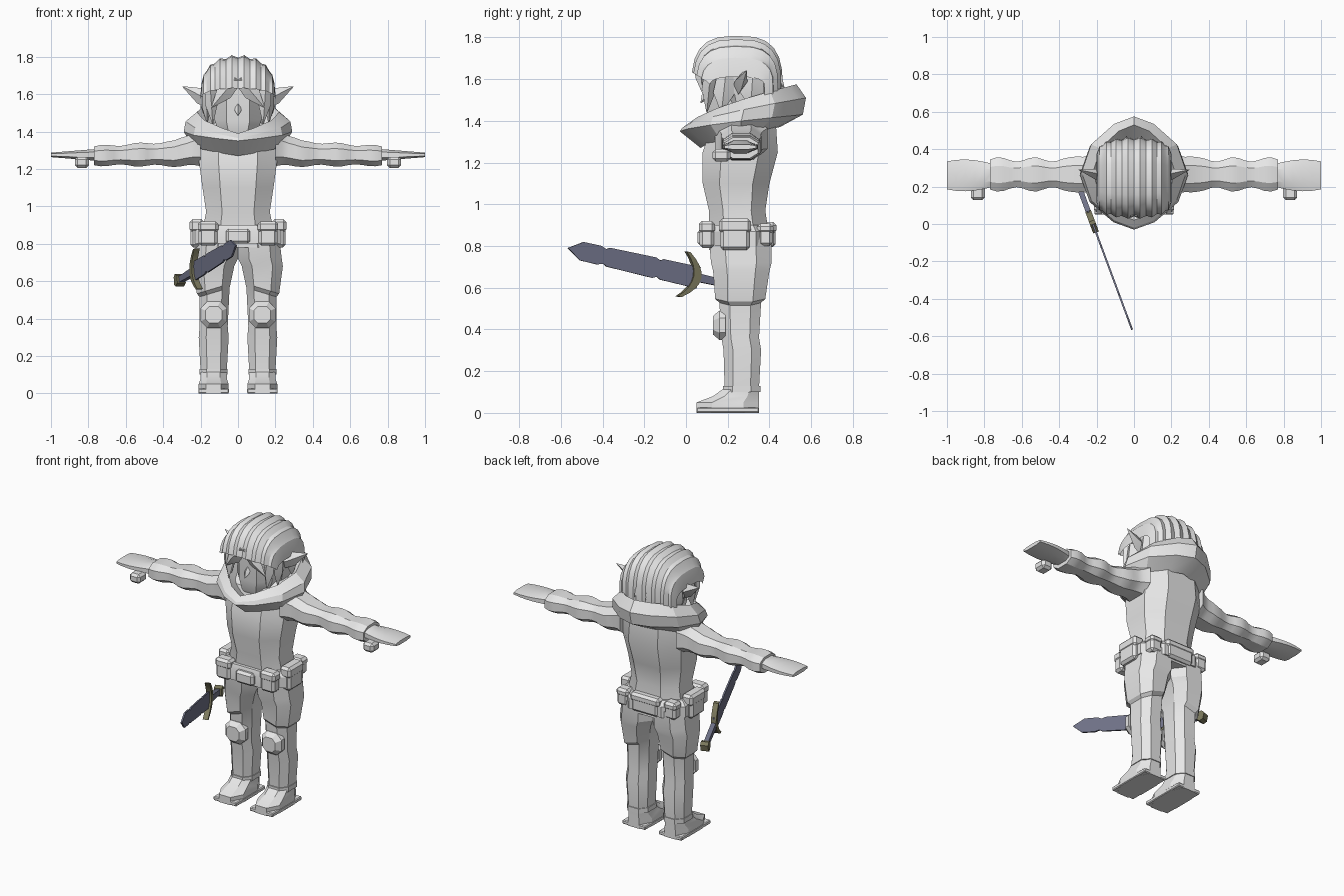
import bpy, bmesh, math
from mathutils import Vector, Matrix

cube = bpy.data.objects.get("Cube")
if cube:
    bpy.data.objects.remove(cube, do_unlink=True)


def material(name, red, green, blue):
    colour = (red, green, blue, 1)
    mat = bpy.data.materials.new(name)
    mat.use_nodes = True
    mat.diffuse_color = colour
    mat.node_tree.nodes["Principled BSDF"].inputs["Base Color"].default_value = colour
    return mat


GREY = material("pale_grey", 0.8, 0.8, 0.8)
STEEL = material("blue_steel", red=0.17, green=0.18, blue=0.26)
BRASS = material("old_brass", red=0.2, green=0.19, blue=0.11)
made = []


def finish(name, bm, mat, paired):
    bmesh.ops.recalc_face_normals(bm, faces=bm.faces)
    mesh = bpy.data.meshes.new(name)
    bm.to_mesh(mesh)
    bm.free()
    mesh.materials.append(mat)
    part = bpy.data.objects.new(name, mesh)
    bpy.context.collection.objects.link(part)
    if paired:
        part.modifiers.new("Mirror", 'MIRROR')
    made.append(part)


def loft(name, rings, mat=GREY, paired=False, closed=True, caps=True):
    bm = bmesh.new()
    rows = [[bm.verts.new(point) for point in ring] for ring in rings]
    count = len(rings[0])
    for low, high in zip(rows, rows[1:]):
        for i in range(count if closed else count - 1):
            j = (i + 1) % count
            bm.faces.new((low[i], low[j], high[j], high[i]))
    if caps:
        bm.faces.new(rows[0])
        bm.faces.new(rows[-1])
    finish(name, bm, mat, paired)


def octagon(left, right, near, far):
    # rectangle with its corners cut off
    cut_a, cut_b = (right - left) / 4, (far - near) / 4
    return [(left + cut_a, near), (right - cut_a, near), (right, near + cut_b), (right, far - cut_b),
            (right - cut_a, far), (left + cut_a, far), (left, far - cut_b), (left, near + cut_b)]


def section(z, half, front, back, centre=0, tilt=0):
    # level cross-section of an upright part
    return [(x, y, z + tilt * (x - centre))
            for x, y in octagon(centre - half, centre + half, front, back)]


def across(x, y, z, deep, high):
    # cross-section of a part that runs sideways
    return [(x, b, c) for b, c in octagon(y - deep, y + deep, z - high, z + high)]


def block(name, centre, size, paired=False, bevel=0.015):
    bm = bmesh.new()
    bmesh.ops.create_cube(bm, size=1, matrix=Matrix.Translation(centre) @ Matrix.Diagonal((*size, 1)))
    bmesh.ops.bevel(bm, geom=bm.edges[:], offset=bevel, segments=1, affect='EDGES')
    finish(name, bm, GREY, paired)


def pouch(name, centre, width, depth, height, paired=True):
    # bag with a slightly wider lid over its upper third
    block(name, centre, (width, depth, height), paired)
    lid = Vector(centre) + Vector((0, 0, height / 3))
    block(name + "_lid", lid, (width * 1.1, depth * 1.1, height / 2), paired)


def spike(name, base, tip, width, depth, paired=True):
    # four-sided lock, widest halfway and pointed at the tip
    base, tip = Vector(base), Vector(tip)
    axis = (tip - base).normalized()
    wide = axis.cross(Vector((0, 1, 0))).normalized()
    deep = axis.cross(wide) * depth
    wide = wide * width
    rings = []
    for along, size in ((0, 0.8), (0.5, 1), (1, 0.05)):
        point = base.lerp(tip, along)
        rings.append([point + side * size for side in (wide, deep, -wide, -deep)])
    loft(name, rings, paired=paired)


# Torso and belt
loft("torso", [section(z=0.78, half=0.21, front=0.11, back=0.41),
               section(z=0.97, half=0.17, front=0.11, back=0.38),
               section(z=1.1, half=0.19, front=0.08, back=0.4),
               section(z=1.25, half=0.21, front=0.08, back=0.44),
               section(z=1.4, half=0.2, front=0.13, back=0.43),
               section(z=1.46, half=0.1, front=0.2, back=0.36)])
loft("belt", [section(z=0.8, half=0.23, front=0.08, back=0.42),
              section(z=0.87, half=0.23, front=0.08, back=0.42),
              section(z=0.9, half=0.2, front=0.09, back=0.4)])
block("belt_buckle", centre=(0, 0.08, 0.84), size=(0.13, 0.05, 0.08))
pouch("rear_pouch", (0, 0.4, 0.85), width=0.19, depth=0.06, height=0.11, paired=False)
pouch("hip_pouches", (0.22, 0.235, 0.85), width=0.07, depth=0.14, height=0.14)
pouch("front_pouches", (0.16, 0.1, 0.85), width=0.1, depth=0.07, height=0.12)
pouch("back_pouches", (0.17, 0.38, 0.85), width=0.08, depth=0.07, height=0.1)

# Legs: boot, shin, then the trouser hem overhanging the knee
loft("legs", [section(z, half, front, back, centre=0.13) for z, half, front, back in (
    (0, 0.08, 0.05, 0.35), (0.05, 0.08, 0.05, 0.35), (0.08, 0.07, 0.13, 0.35),
    (0.12, 0.07, 0.185, 0.35), (0.3, 0.08, 0.18, 0.36), (0.36, 0.075, 0.17, 0.35))] + [
    section(z=0.54, half=0.08, front=0.16, back=0.36, centre=0.125, tilt=-0.3),
    section(z=0.56, half=0.09, front=0.14, back=0.38, centre=0.13, tilt=-0.3),
    section(z=0.68, half=0.11, front=0.13, back=0.4, centre=0.13),
    section(z=0.72, half=0.117, front=0.12, back=0.41, centre=0.117),
    section(z=0.84, half=0.11, front=0.11, back=0.41, centre=0.11)], paired=True)
block("boot_soles", centre=(0.13, 0.2, 0.013), size=(0.165, 0.3, 0.025), paired=True, bevel=0.005)
loft("boot_cuffs", [section(z, 0.075, front=0.178, back=0.356, centre=0.13) for z in (0.1, 0.13)], paired=True)
loft("knee_pads", [[(x, y, z) for x, z in octagon(0.13 - half, 0.13 + half, 0.42 - half, 0.42 + half)]
                   for y, half in ((0.19, 0.07), (0.16, 0.07), (0.13, 0.045))], paired=True)

# Sleeves: wide shoulder, then a taper with three soft folds
sleeve = []
steps = 16
for i in range(steps + 1):
    t = i / steps
    shoulder = max(0, 1 - 4 * t)
    fold = -0.012 * math.sin(6 * math.pi * t)
    sleeve.append(across(x=0.2 + 0.57 * t, y=0.265, z=1.285 - 0.015 * t + 0.03 * shoulder,
                         deep=0.08 + 0.045 * shoulder + fold,
                         high=0.07 - 0.02 * t + 0.03 * shoulder + fold / 2))
loft("sleeves", sleeve, paired=True)

# Flat hands, broadest at the knuckles
fingers = [i / 5 for i in range(6)]
loft("hands", [across(x=0.75 + t / 4, y=0.26, z=1.275, deep=0.06 + 0.025 * math.sin(2.5 * t),
                      high=0.032 - 0.02 * t) for t in fingers], paired=True)
block("thumbs", centre=(0.835, 0.17, 1.235), size=(0.075, 0.085, 0.06), paired=True)


def hoop(width, front, back, low, high):
    # slanted ring, pointed at the front and back
    ring = []
    for i in range(12):
        turn = math.tau * i / 12
        side = math.sin(turn)
        reach = (1 - math.cos(turn)) / 2
        ring.append((math.copysign(width * abs(side) ** 1.4, side),
                     front + (back - front) * reach, low + (high - low) * reach ** 0.7))
    return ring


# Hood worn down as a cowl, from the hem up and over into the collar
loft("hood", [hoop(width=0.25, front=0.07, back=0.45, low=1.27, high=1.37),
              hoop(width=0.29, front=-0.03, back=0.56, low=1.35, high=1.43),
              hoop(width=0.28, front=-0.02, back=0.575, low=1.365, high=1.51),
              hoop(width=0.22, front=0.02, back=0.53, low=1.39, high=1.575),
              hoop(width=0.15, front=0.1, back=0.42, low=1.34, high=1.46)], caps=False)

# Head, neck, nose and swept ears
loft("neck", [section(z, half=0.07, front=0.17, back=0.32) for z in (1.3, 1.4)])
loft("head", [section(z=1.35, half=0.06, front=0.13, back=0.3),
              section(z=1.39, half=0.1, front=0.11, back=0.36),
              section(z=1.46, half=0.125, front=0.1, back=0.38),
              section(z=1.7, half=0.125, front=0.1, back=0.4)])
spike("nose", (0, 0.11, 1.54), (0, 0.07, 1.485), width=0.018, depth=0.018, paired=False)
spike("ears", (0.1, 0.24, 1.54), (0.295, 0.29, 1.64), width=0.045, depth=0.03)

# Hair: ridged strands running front to back over a solid core
loft("hair_core", [section(z=1.42, half=0.13, front=0.2, back=0.4),
                   section(z=1.52, half=0.16, front=0.17, back=0.43),
                   section(z=1.64, half=0.175, front=0.1, back=0.44),
                   section(z=1.72, half=0.13, front=0.09, back=0.41)])


def rounded(value):
    return math.copysign(abs(value) ** 0.7, value)


strands = []
strand_count, bends = 18, 12
for i in range(strand_count + 1):
    lean = math.radians(172 * (i / strand_count - 0.5))
    shrink = math.cos(lean) ** 0.6
    ridge = 0.94 if i % 2 else 1
    strand = []
    for j in range(bends + 1):
        sweep = math.radians(10 + 190 * j / bends)
        depth, rise = rounded(math.cos(sweep)), rounded(math.sin(sweep))
        drop = shrink * ridge if rise > 0 else 1
        strand.append((0.2 * math.sin(lean), 0.245 - 0.11 * depth * (1 + shrink) * ridge,
                       1.56 + 0.25 * rise * drop))
    strands.append(strand)
loft("hair_strands", strands, closed=False, caps=False)
spike("fringe", (0.01, 0.06, 1.685), (0.14, 0.08, 1.53), width=0.045, depth=0.025)
spike("temple_locks", (0.15, 0.12, 1.66), (0.135, 0.1, 1.44), width=0.035, depth=0.035)
spike("side_locks", (0.17, 0.19, 1.62), (0.165, 0.17, 1.44), width=0.025, depth=0.05)
spike("cheek_locks", (0.17, 0.32, 1.62), (0.17, 0.31, 1.46), width=0.03, depth=0.06)
for i in range(3):
    x, y, z = 0.04 + 0.055 * i, 0.47 - 0.025 * i, 1.56 - 0.03 * i
    spike(f"nape_tufts_{i + 1}", (x, 0.37, z + 0.14), (x, y, z), width=0.03, depth=0.04)

# Sword hanging at the right hip
pommel, tip = Vector((-0.32, 0.27, 0.6)), Vector((-0.01, -0.565, 0.79))
length = (tip - pommel).length
along = (tip - pommel).normalized()
rise = (Vector((0, 0, 1)) - along * along.z).normalized()
flat = along.cross(rise)


def sword_part(name, lower, upper, half, mat):
    # slab between two edges, each given as distance along and height
    outline = lower + upper[::-1]
    loft(name, [[pommel + along * s + rise * h + flat * t for s, h in outline] for t in (-half, half)], mat)


def symmetric(name, edge, half, mat):
    sword_part(name, [(s, -h) for s, h in edge], edge, half, mat)


symmetric("sword_blade", [(0.23, 0.052), (0.42, 0.05), (0.44, 0.04), (0.46, 0.05), (0.7, 0.046),
                          (0.72, 0.036), (0.75, 0.046), (0.84, 0.045), (length, 0.001)], 0.005, STEEL)
symmetric("sword_grip", [(0.03, 0.016), (0.23, 0.02)], 0.014, STEEL)
symmetric("sword_pommel", [(0, 0.02), (0.02, 0.034), (0.05, 0.02)], 0.024, BRASS)
arc = [i / 4 for i in range(-4, 5)]
sword_part("sword_guard", [(0.22 + 0.08 * t * t, 0.11 * t) for t in arc],
           [(0.26 + 0.06 * t * t, 0.11 * t) for t in arc], 0.016, BRASS)

# Soft shading with crisp creases
bpy.ops.object.select_all(action='DESELECT')
for part in made:
    part.select_set(True)
bpy.context.view_layer.objects.active = made[0]
bpy.ops.object.shade_smooth_by_angle(angle=math.radians(25))
